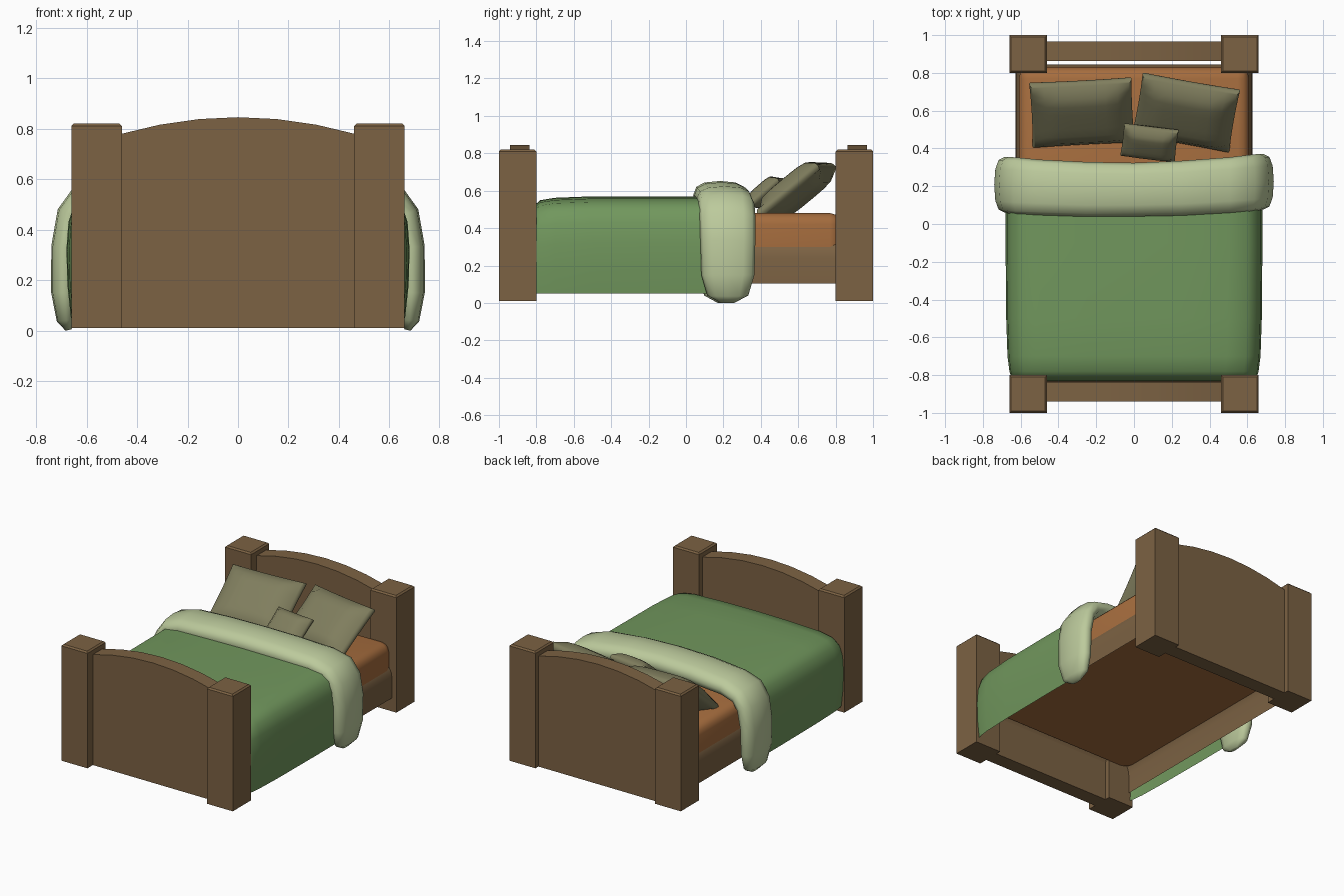
import bpy, bmesh, math
from mathutils import Matrix, Vector

if "Cube" in bpy.data.objects:
    bpy.data.objects.remove(bpy.data.objects["Cube"])


def mat(name, rgb):
    m = bpy.data.materials.new(name)
    lin = [((c / 255 + 0.055) / 1.055) ** 2.4 for c in rgb]
    m.diffuse_color = (*lin, 1)
    m.use_nodes = True
    m.node_tree.nodes["Principled BSDF"].inputs["Base Color"].default_value = m.diffuse_color
    return m


WOOD = mat("brown wood", (124, 98, 67))
GREEN = mat("green blanket", (113, 151, 93))
PALE = mat("pale green fold", (188, 202, 156))
ORANGE = mat("orange sheet", (166, 109, 62))
OLIVE = mat("olive pillow", (128, 126, 94))


def finish(bm, name, material, angle=40, recalc=True):
    if recalc:
        bmesh.ops.recalc_face_normals(bm, faces=bm.faces)
    me = bpy.data.meshes.new(name)
    bm.to_mesh(me)
    bm.free()
    ob = bpy.data.objects.new(name, me)
    bpy.context.collection.objects.link(ob)
    me.materials.append(material)
    bpy.ops.object.select_all(action='DESELECT')
    ob.select_set(True)
    bpy.context.view_layer.objects.active = ob
    bpy.ops.object.shade_smooth_by_angle(angle=math.radians(angle))
    return ob


def box(lo, hi):
    bm = bmesh.new()
    bmesh.ops.create_cube(bm, size=1)
    lo, hi = Vector(lo), Vector(hi)
    for v in bm.verts:
        v.co = Vector((lo[i] + (v.co[i] + 0.5) * (hi[i] - lo[i]) for i in range(3)))
    return bm


def loft(sections, closed):
    """Skin a list of point rows; closed rows become tubes with end caps."""
    bm = bmesh.new()
    rows = [[bm.verts.new(p) for p in s] for s in sections]
    n = len(rows[0])
    for a, b in zip(rows, rows[1:]):
        for i in range(n if closed else n - 1):
            j = (i + 1) % n
            bm.faces.new((a[i], a[j], b[j], b[i]))
    if closed:
        bm.faces.new(rows[0])
        bm.faces.new(rows[-1])
    return bm


def mirrored(half):
    """Half profile from the right side to the centre, continued to the left."""
    return half + [(-p[0], *p[1:]) for p in reversed(half[:-1])]


# corner posts
for sx, side in ((-1, "left"), (1, "right")):
    for sy, end in ((-1, "foot"), (1, "head")):
        xs, ys = sorted((sx * 0.46, sx * 0.66)), sorted((sy * 0.8, sy * 1.0))
        bm = box((xs[0], ys[0], 0.01), (xs[1], ys[1], 0.82))
        top = [e for e in bm.edges if all(v.co.z > 0.5 for v in e.verts)]
        bmesh.ops.bevel(bm, geom=top, offset=0.01, segments=1, affect='EDGES')
        finish(bm, f"{end}_post_{side}", WOOD, 30)

# arched head and foot boards
for name, y0, y1 in (("headboard", 0.863, 0.967), ("footboard", -0.94, -0.836)):
    arch = [-0.465 + 0.93 * i / 6 for i in range(7)]
    prof = [(-0.465, 0.01)] + [(x, 0.845 - 0.065 * (x / 0.46) ** 2) for x in arch] + [(0.465, 0.01)]
    finish(loft([[(x, y, z) for x, z in prof] for y in (y0, y1)], True), name, WOOD, 30)

# frame: rounded shell, open underneath
bm = box((-0.627, -0.845, 0.103), (0.627, 0.845, 0.36))
bmesh.ops.delete(bm, geom=[f for f in bm.faces if f.calc_center_median().z < 0.11],
                 context='FACES_ONLY')
top = [e for e in bm.edges if all(v.co.z > 0.3 for v in e.verts)]
bmesh.ops.bevel(bm, geom=top, offset=0.12, segments=5, profile=0.5, affect='EDGES')
finish(bm, "bed_frame", WOOD, 50, False)

# mattress
bm = box((-0.61, -0.8, 0.285), (0.61, 0.83, 0.48))
up = [e for e in bm.edges if any(v.co.z > 0.4 for v in e.verts)]
bmesh.ops.bevel(bm, geom=up, offset=0.06, segments=3, profile=0.5, affect='EDGES')
finish(bm, "mattress", ORANGE, 50)

# blanket: draped sheet, rounded off at the foot
half = [(0.662, 0.05), (0.676, 0.18), (0.68, 0.32), (0.672, 0.43), (0.648, 0.5),
        (0.6, 0.54), (0.5, 0.558), (0.25, 0.567), (0, 0.57)]
stations = [(0.25, 1, 1), (-0.1, 1, 1), (-0.5, 0.995, 1), (-0.7, 0.985, 0.985),
            (-0.78, 0.97, 0.96), (-0.815, 0.955, 0.9), (-0.832, 0.93, 0.78)]
bm = loft([[(x * kx, y, 0.05 + (z - 0.05) * kz) for x, z in mirrored(half)]
           for y, kx, kz in stations], False)
if sum(f.normal.z for f in bm.faces) < 0:
    bmesh.ops.reverse_faces(bm, faces=bm.faces)
bm.normal_update()
if sum(f.normal.z * f.calc_area() for f in bm.faces) < 0:
    bmesh.ops.reverse_faces(bm, faces=bm.faces)
finish(bm, "blanket", GREEN, 60, False)

# folded-back blanket edge: x, z, half thickness, half width
path = mirrored([(0.672, 0.002, 0.012, 0.04), (0.68, 0.04, 0.038, 0.11), (0.688, 0.15, 0.052, 0.142),
                 (0.686, 0.33, 0.054, 0.147), (0.662, 0.46, 0.056, 0.15), (0.61, 0.53, 0.06, 0.15),
                 (0.5, 0.56, 0.064, 0.147), (0.25, 0.575, 0.07, 0.145), (0, 0.58, 0.072, 0.142)])
rings = []
for i, (x, z, t, w) in enumerate(path):
    a, b = path[max(i - 1, 0)], path[min(i + 1, len(path) - 1)]
    d = Vector((b[0] - a[0], 0, b[1] - a[1])).normalized()
    out = Vector((d.z, 0, -d.x))
    c = Vector((x, 0.182 + 0.035 * (x / 0.7) ** 2 + 0.012 * x, z))
    ring = []
    for k in range(12):
        ca, sa = math.cos(k * math.tau / 12), math.sin(k * math.tau / 12)
        ring.append(c + Vector((0, math.copysign(abs(ca) ** 0.8, ca) * w, 0))
                    + out * math.copysign(abs(sa) ** 0.8, sa) * t)
    rings.append(ring)
bm = loft(rings, True)
for v in bm.verts:
    v.co.z = max(v.co.z, 0)
finish(bm, "blanket_fold", PALE, 60)


# pillows
def pillow(name, loc, size, tilt, turn):
    bm = bmesh.new()
    bmesh.ops.create_cube(bm, size=2)
    bmesh.ops.subdivide_edges(bm, edges=bm.edges[:], cuts=7, use_grid_fill=True)
    rot = Matrix.Rotation(math.radians(turn), 4, 'Z') @ Matrix.Rotation(math.radians(tilt), 4, 'X')
    for v in bm.verts:
        u, w, t = v.co
        puff = 0.3 + 0.7 * math.sqrt(max(0, (1 - u ** 4) * (1 - w ** 4)))
        rim = 1 - 0.05 * t * t
        p = Vector((u * (1 - 0.05 * (1 - w * w) - 0.03 * w * w * u * u) * rim * size[0] / 2,
                    w * (1 - 0.05 * (1 - u * u) - 0.03 * w * w * u * u) * rim * size[1] / 2,
                    t * puff * size[2] / 2))
        v.co = rot @ p + Vector(loc)
    finish(bm, name, OLIVE, 45)


pillow("pillow_left", (-0.275, 0.59, 0.605), (0.56, 0.44, 0.16), 39, 3)
pillow("pillow_right", (0.275, 0.59, 0.605), (0.54, 0.43, 0.16), 39, -10)
pillow("small_cushion", (0.082, 0.43, 0.59), (0.3, 0.22, 0.11), 41, -7)
